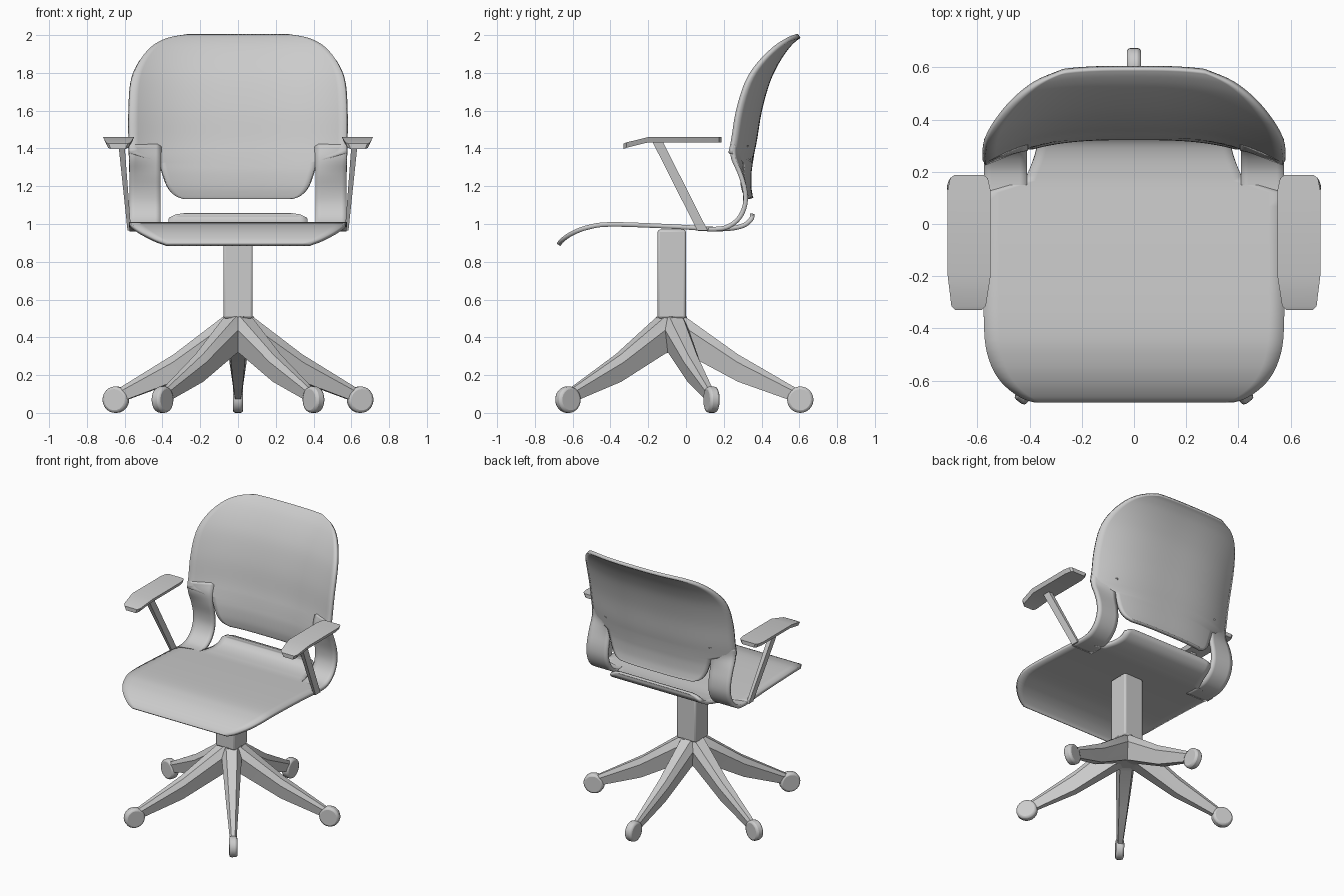
import bpy, bmesh, math
from mathutils import Vector, Matrix

cube = bpy.data.objects.get("Cube")
if cube:
    bpy.data.objects.remove(cube, do_unlink=True)

grey = bpy.data.materials.new("light_grey")
grey.use_nodes = True
grey.diffuse_color = (0.6, 0.6, 0.6, 1)
grey.node_tree.nodes["Principled BSDF"].inputs["Base Color"].default_value = (0.6, 0.6, 0.6, 1)

HALF = 0.575      # half width of the shell
AXIS_Y = -0.075   # column position


def finish(name, bm, angle=40, bevel=0, solid=0):
    bmesh.ops.recalc_face_normals(bm, faces=bm.faces)
    mesh = bpy.data.meshes.new(name)
    bm.to_mesh(mesh)
    bm.free()
    ob = bpy.data.objects.new(name, mesh)
    bpy.context.collection.objects.link(ob)
    mesh.materials.append(grey)
    if solid:
        mod = ob.modifiers.new("thickness", 'SOLIDIFY')
        mod.thickness, mod.offset = solid, 0
    if bevel:
        mod = ob.modifiers.new("bevel", 'BEVEL')
        mod.width, mod.segments = bevel, 2
    bpy.ops.object.select_all(action='DESELECT')
    ob.select_set(True)
    bpy.context.view_layer.objects.active = ob
    bpy.ops.object.shade_smooth_by_angle(angle=math.radians(angle))
    return ob


def spline(points, steps=4):
    """Catmull-Rom through points of any dimension."""
    p = [Vector(q) for q in points]
    p = [p[0] * 2 - p[1]] + p + [p[-1] * 2 - p[-2]]
    out = []
    for i in range(1, len(p) - 2):
        a, b, c, d = p[i - 1:i + 3]
        for k in range(steps):
            t = k / steps
            out.append((b * 2 + (c - a) * t + (a * 2 - b * 5 + c * 4 - d) * t * t
                        + (b * 3 - a - c * 3 + d) * t ** 3) / 2)
    return out + [p[-2]]


def sheet(name, rows, place, cols=20, solid=0.024):
    """Skin a grid: place(row, u) gives a point for u from 0 to 1."""
    bm = bmesh.new()
    grid = [[bm.verts.new(place(r, c / cols)) for c in range(cols + 1)] for r in rows]
    for a, b in zip(grid, grid[1:]):
        for i in range(cols):
            bm.faces.new((a[i], a[i + 1], b[i + 1], b[i]))
    return finish(name, bm, 50, 0, solid)


def loft(name, sections, angle=30, bevel=0):
    """Closed solid through matching rings of points."""
    bm = bmesh.new()
    rings = [[bm.verts.new(p) for p in s] for s in sections]
    n = len(rings[0])
    for a, b in zip(rings, rings[1:]):
        for i in range(n):
            bm.faces.new((a[i], a[(i + 1) % n], b[(i + 1) % n], b[i]))
    bm.faces.new(rings[0])
    bm.faces.new(rings[-1])
    return finish(name, bm, angle, bevel)


# Seat with drooping front lip and narrow upturned rear tab: y, z, half width
front = spline([(-.675, .89, .38), (-.655, .915, .44), (-.6, .952, .51),
                (-.52, .982, .555), (-.4, .998, HALF), (-.1, .988, HALF), (.12, .975, HALF)])
tab = spline([(.165, .972, .42), (.25, .978, .385), (.31, .995, .37),
              (.345, 1.025, .365), (.35, 1.045, .34), (.352, 1.055, .29)])
sheet("seat", front + tab,
      lambda r, u: ((2 * u - 1) * r[2], r[0], r[1]))

# Backrest, lower panel then full width, sides wrapped forward: y, z, half width
lower = spline([(.345, 1.135, .29), (.34, 1.155, .34), (.334, 1.2, .375),
                (.335, 1.27, .4), (.342, 1.325, .415)])
upper = spline([(.35, 1.375, HALF), (.365, 1.45, HALF), (.39, 1.6, HALF), (.432, 1.75, .565),
                (.478, 1.85, .53), (.53, 1.93, .465), (.572, 1.975, .38), (.6, 1.995, .27)])


def back_point(r, u):
    x = (2 * u - 1) * r[2]
    return (x, r[0] - 0.115 * abs(x / HALF) ** 3, r[1])


sheet("backrest", lower + upper, back_point, 28)

# Side straps joining seat and backrest: y, z, inner edge setback
strap = spline([(.05, .977, 0), (.15, .973, 0), (.22, .985, 0), (.28, 1.03, 0), (.312, 1.1, 0),
                (.312, 1.18, 0), (.285, 1.27, .01), (.25, 1.35, .045), (.245, 1.42, .075)])
for side, label in ((1, "left"), (-1, "right")):
    sheet("strap_" + label, strap,
          lambda r, u: (side * (.41 + (HALF - .41) * u), r[0] + r[2] * (1 - u), r[1]), 6)

    # Arm pad with a drooping, narrowing front: y, inner x, outer x, top z
    pad = [(-.33, .585, .685, 1.425), (-.315, .568, .7, 1.432), (-.2, .55, .714, 1.46),
           (.13, .55, .714, 1.46), (.175, .56, .705, 1.46), (.187, .575, .69, 1.46)]
    loft("arm_pad_" + label,
         [[(side * a, y, z), (side * b, y, z),
           (side * (b - .012), y, z - .028), (side * (a + .012), y, z - .028)]
          for y, a, b, z in pad])

    # Flat slanted arm post
    loft("arm_post_" + label,
         [[(side * x0, y0, z), (side * x1, y0, z), (side * x1, y1, z), (side * x0, y1, z)]
          for x0, x1, y0, y1, z in ((.566, .585, .06, .115, .965),
                                    (.602, .635, -.18, -.125, 1.44))])

# Column
bm = bmesh.new()
bmesh.ops.create_cube(bm, size=1, matrix=Matrix.Translation((0, AXIS_Y, .735))
                      @ Matrix.Diagonal((.156, .15, .47, 1)))
finish("column", bm, 30, .012)

# Hub under the column
bm = bmesh.new()
bmesh.ops.create_cone(bm, cap_ends=True, segments=5, radius1=.06, radius2=.085, depth=.19,
                      matrix=Matrix.Translation((0, AXIS_Y, .415)) @ Matrix.Rotation(-math.pi / 2, 4, 'Z'))
finish("hub", bm, 30)

# Five tapered legs with casters
for i in range(5):
    turn = Matrix.Translation((0, AXIS_Y, 0)) @ Matrix.Rotation(math.radians(90 + 72 * i), 4, 'Z')

    def ring(r, w, top, bot):
        mid = top * .7 + bot * .3
        return [turn @ Vector((r, y * w, z)) for y, z in
                ((-.55, top), (.55, top), (1, mid), (.6, bot), (-.6, bot), (-1, mid))]
    loft(f"leg_{i + 1}", [ring(0, .07, .515, .325), ring(.07, .068, .51, .315),
                          ring(.35, .045, .31, .165), ring(.66, .022, .13, .055)])
    bm = bmesh.new()
    bmesh.ops.create_cone(bm, cap_ends=True, segments=24, radius1=.07, radius2=.07, depth=.055,
                          matrix=turn @ Matrix.Translation((.68, 0, .07))
                          @ Matrix.Rotation(math.pi / 2, 4, 'X'))
    finish(f"caster_{i + 1}", bm, 50, .014)
